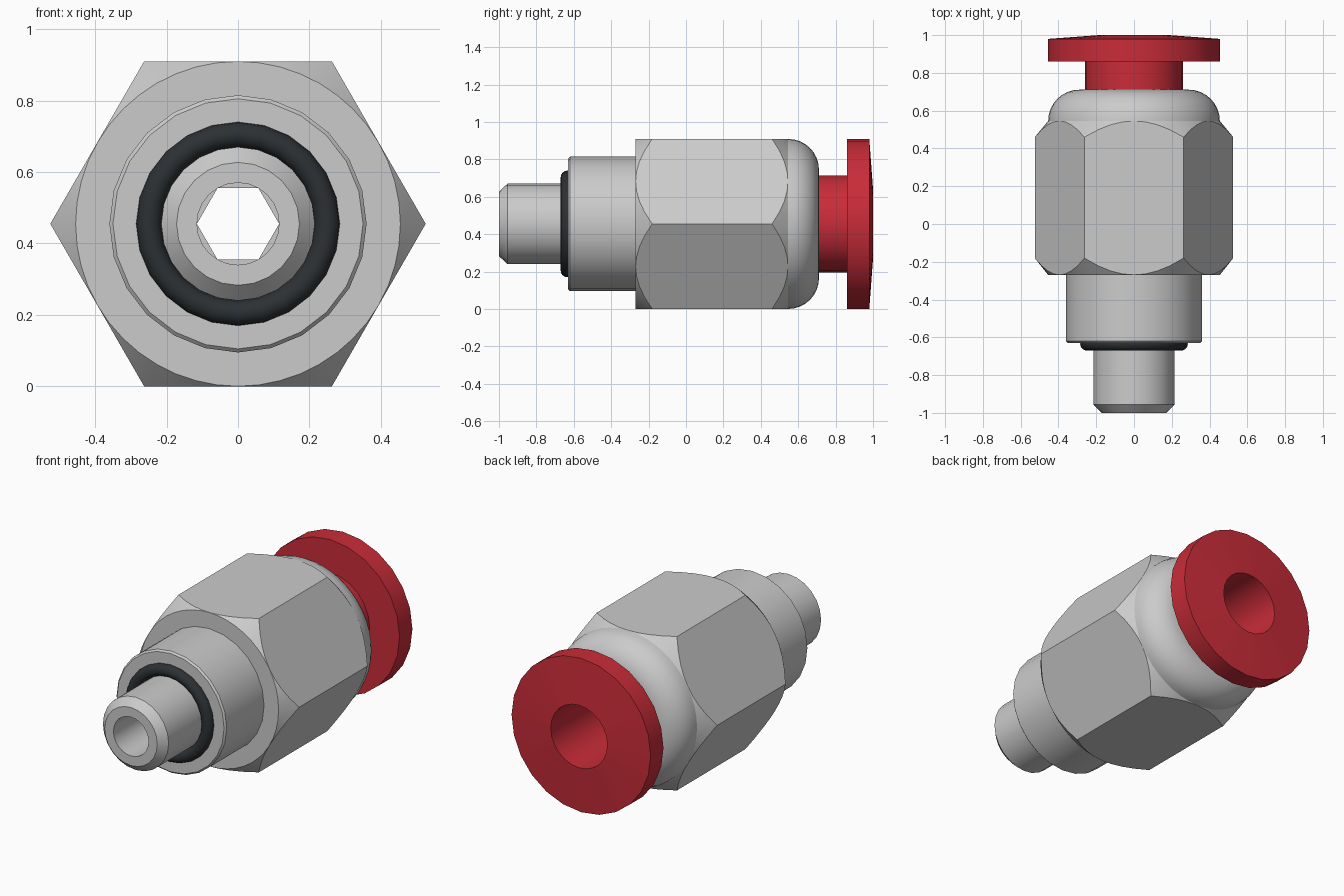
import bpy, bmesh
from math import sin, cos, pi

if "Cube" in bpy.data.objects:
    bpy.data.objects.remove(bpy.data.objects["Cube"])

AXIS_Z = 0.455          # height of the centre line
R_FLAT = 0.455          # half the size across the hex flats
R_CORNER = R_FLAT / cos(pi / 6)


def material(name, color):
    m = bpy.data.materials.new(name)
    m.diffuse_color = color
    m.use_nodes = True
    m.node_tree.nodes["Principled BSDF"].inputs["Base Color"].default_value = m.diffuse_color
    return m


def lathe(name, profile, sides, mat=None):
    """Revolve a closed (radius, y) profile around the y axis line."""
    bm = bmesh.new()
    rings = []
    for i in range(sides):
        a = 2 * pi * i / sides
        rings.append([bm.verts.new((r * cos(a), y, AXIS_Z + r * sin(a))) for r, y in profile])
    n = len(profile)
    for i in range(sides):
        p, q = rings[i], rings[(i + 1) % sides]
        for j in range(n):
            k = (j + 1) % n
            bm.faces.new((p[j], p[k], q[k], q[j]))
    bmesh.ops.recalc_face_normals(bm, faces=bm.faces)
    me = bpy.data.meshes.new(name)
    bm.to_mesh(me)
    bm.free()
    ob = bpy.data.objects.new(name, me)
    bpy.context.collection.objects.link(ob)
    if mat:
        me.materials.append(mat)
    return ob


def activate(ob):
    bpy.ops.object.select_all(action='DESELECT')
    ob.select_set(True)
    bpy.context.view_layer.objects.active = ob


def smooth(ob):
    activate(ob)
    bpy.ops.object.shade_smooth_by_angle(angle=25 * pi / 180)


red = material("red_plastic", (0.58, 0.025, 0.04, 1))
black = material("black_rubber", (0.025, 0.03, 0.033, 1))

# Hex body: hexagonal bar trimmed by a turned shape with chamfers and a domed back
hex_body = lathe("hex_body", [(0.15, -0.5), (R_CORNER, -0.5), (R_CORNER, 0.9), (0.15, 0.9)], 6)
fillet = 0.165
dome = [(0.4545 - fillet + fillet * cos(t * pi / 16), 0.546 + fillet * sin(t * pi / 16))
        for t in range(9)]
turned = lathe("turned_trim",
               [(0.255, -0.27), (0.4545, -0.27), (0.54, -0.162), (0.54, 0.442)]
               + dome + [(0.255, 0.711)], 48)
turned.hide_render = True
trim = hex_body.modifiers.new("trim", 'BOOLEAN')
trim.operation = 'INTERSECT'
trim.solver = 'EXACT'
trim.object = turned
activate(hex_body)
bpy.ops.object.modifier_apply(modifier="trim")
bpy.data.objects.remove(turned)
smooth(hex_body)

# Stepped shank with the thin threaded end
shank = lathe("shank", [
    (0.115, -1.0), (0.172, -1.0), (0.215, -0.955), (0.215, -0.63),
    (0.35, -0.63), (0.36, -0.62), (0.36, -0.265), (0.30, -0.265),
    (0.30, 0.1), (0.17, 0.1), (0.17, -0.5), (0.115, -0.5)], 24)
smooth(shank)

# Hexagonal key socket inside the bore
lathe("hex_socket", [(0.115, -0.5), (0.205, -0.5), (0.205, -0.1), (0.115, -0.1)], 6)

# Rubber sealing ring
seal = lathe("seal_ring", [(0.25 + 0.035 * cos(t * pi / 8), -0.635 + 0.035 * sin(t * pi / 8))
                           for t in range(16)], 24, black)
smooth(seal)

# Red release collar: sleeve and flange
collar = lathe("release_collar", [
    (0.185, 0.3), (0.26, 0.3), (0.26, 0.86), (0.455, 0.86),
    (0.455, 0.98), (0.185, 1.0)], 24, red)
smooth(collar)
